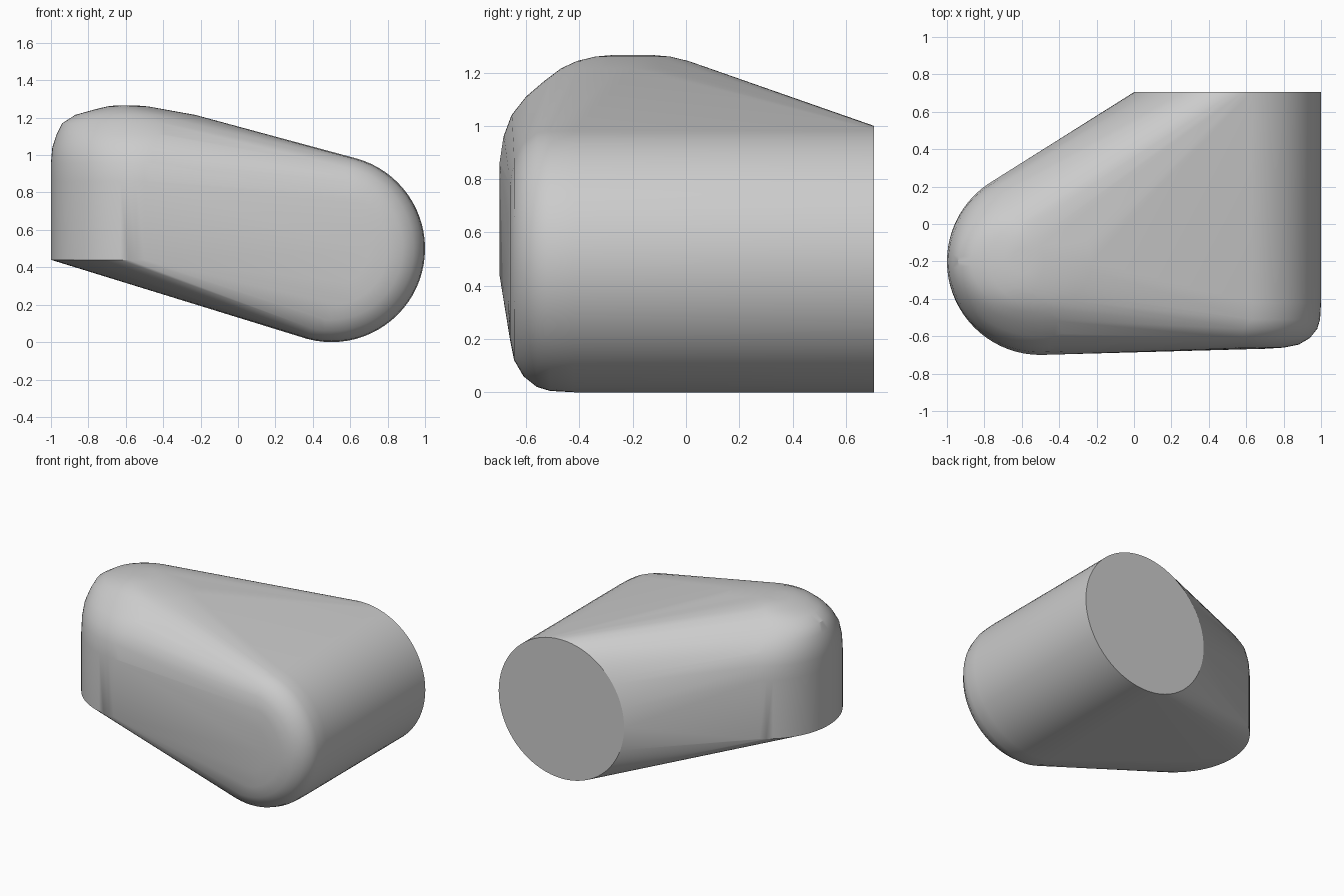
import bpy, bmesh, math

cube = bpy.data.objects.get("Cube")
if cube:
    bpy.data.objects.remove(cube, do_unlink=True)

SEGMENTS = 72

grey = bpy.data.materials.new("plain_grey")
grey.use_nodes = True
colour = (0.6, 0.6, 0.6, 1)
grey.diffuse_color = colour
grey.node_tree.nodes["Principled BSDF"].inputs["Base Color"].default_value = colour


def ellipse(rx, ry):
    """Points of an ellipse around the origin."""
    for i in range(SEGMENTS):
        a = math.tau * i / SEGMENTS
        yield rx * math.cos(a), ry * math.sin(a)


bm = bmesh.new()

# Horizontal barrel along y: flat at the back, rounded at the front (radius, y)
for r, y in ((0.5, 0.705), (0.5, -0.42), (0.495, -0.51), (0.48, -0.56),
             (0.44, -0.61), (0.38, -0.645), (0.3, -0.661), (0.2, -0.667)):
    for u, v in ellipse(r, r):
        bm.verts.new((0.5 + u, y, 0.5 + v))

# Upright post: sharp foot, domed top (centre x, radius x, radius y, z)
for cx, rx, ry, z in ((-0.5, 0.5, 0.5, 0.44), (-0.5, 0.5, 0.5, 0.86),
                      (-0.5, 0.5, 0.485, 0.96), (-0.5, 0.493, 0.455, 1.04),
                      (-0.505, 0.465, 0.4, 1.11), (-0.52, 0.42, 0.33, 1.17),
                      (-0.55, 0.32, 0.27, 1.215), (-0.58, 0.19, 0.21, 1.243),
                      (-0.59, 0.11, 0.14, 1.26), (-0.6, 0.05, 0.07, 1.266)):
    for u, v in ellipse(rx, ry):
        bm.verts.new((cx + u, -0.2 + v, z))

# Stretch one skin over both shapes
bmesh.ops.convex_hull(bm, input=bm.verts[:], use_existing_faces=False)
bmesh.ops.delete(bm, geom=[v for v in bm.verts if not v.link_faces], context='VERTS')
bmesh.ops.dissolve_limit(bm, angle_limit=math.radians(0.2),
                         verts=bm.verts[:], edges=bm.edges[:])
bmesh.ops.recalc_face_normals(bm, faces=bm.faces[:])

mesh = bpy.data.meshes.new("rounded_body")
bm.to_mesh(mesh)
bm.free()
mesh.materials.append(grey)
body = bpy.data.objects.new("rounded_body", mesh)
bpy.context.collection.objects.link(body)

# Smooth skin with sharp rims at the back disc and the foot
bpy.ops.object.select_all(action='DESELECT')
body.select_set(True)
bpy.context.view_layer.objects.active = body
bpy.ops.object.shade_smooth_by_angle(angle=math.radians(30))
